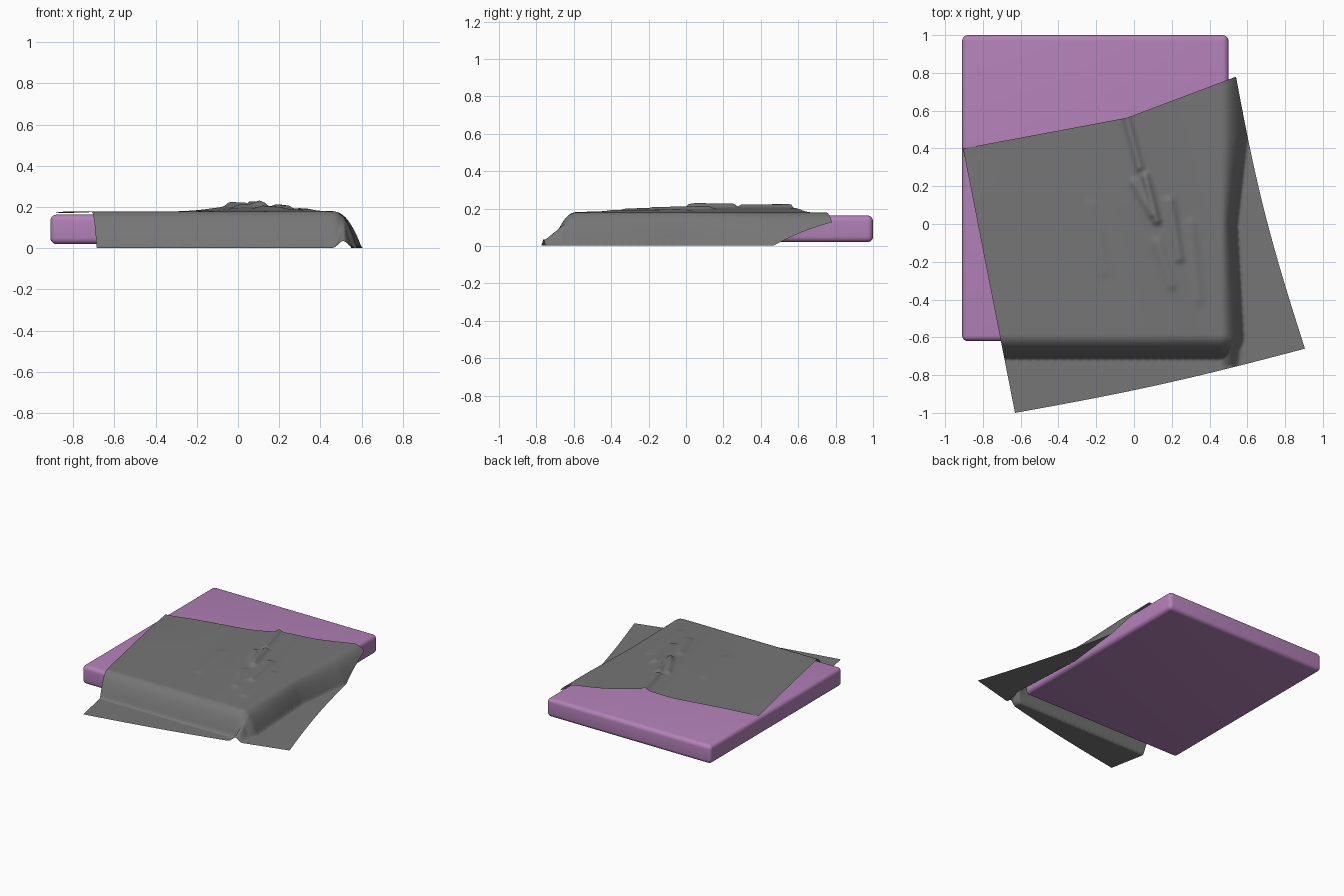
import bpy, bmesh, math
from mathutils import Vector

cube = bpy.data.objects.get("Cube")
if cube:
    bpy.data.objects.remove(cube, do_unlink=True)


def make_material(name, rgb):
    mat = bpy.data.materials.new(name)
    mat.use_nodes = True
    mat.diffuse_color = (*rgb, 1)
    mat.node_tree.nodes["Principled BSDF"].inputs["Base Color"].default_value = (*rgb, 1)
    return mat


def add_object(name, bm, mat):
    mesh = bpy.data.meshes.new(name)
    bm.to_mesh(mesh)
    bm.free()
    mesh.materials.append(mat)
    for poly in mesh.polygons:
        poly.use_smooth = True
    obj = bpy.data.objects.new(name, mesh)
    bpy.context.collection.objects.link(obj)
    return obj


def bell(d, width):
    return math.exp(-(d / width) ** 2)


def mix(a, b, t):
    t = min(max(t, 0), 1)
    return a + (b - a) * t


# Mattress: a slab with rounded edges
MIN, MAX = Vector((-0.91, -0.62, 0.02)), Vector((0.5, 1.0, 0.163))
bm = bmesh.new()
bmesh.ops.create_cube(bm, size=1)
for v in bm.verts:
    v.co = (MIN + MAX) / 2 + v.co * (MAX - MIN)
mattress = add_object("mattress", bm, make_material("mauve_fabric", (0.45, 0.22, 0.48)))
bevel = mattress.modifiers.new("rounded_edges", "BEVEL")
bevel.width = 0.03
bevel.segments = 5

# Blanket: corners of the draped sheet in plan
BACK_LEFT, BACK_RIGHT = Vector((-0.905, 0.40)), Vector((0.54, 0.78))
FRONT_LEFT, FRONT_RIGHT = Vector((-0.63, -1.0)), Vector((0.905, -0.66))
TOP, FLOOR = 0.178, 0.002

# Creases: start, end, height, width
CREASES = [
    ((-0.05, 0.60), (0.03, 0.30), 0.020, 0.022),
    ((0.06, 0.25), (0.12, 0.02), 0.024, 0.022),
    ((0.00, 0.22), (0.09, 0.05), 0.012, 0.020),
    ((0.19, 0.12), (0.24, -0.18), 0.015, 0.025),
    ((0.12, -0.10), (0.20, -0.32), 0.010, 0.030),
    ((-0.22, 0.10), (-0.16, -0.25), 0.005, 0.030),
    ((0.30, 0.00), (0.34, -0.40), 0.007, 0.030),
]


def crease_height(p):
    total = 0
    for start, end, height, width in CREASES:
        a, b = Vector(start), Vector(end)
        t = min(max((p - a).dot(b - a) / (b - a).length_squared, 0), 1)
        total += height * bell((p - a.lerp(b, t)).length, width)
    return total


def drape(p):
    x, y = p
    # Hanging side and front, rounding over the mattress edge
    foot = mix(0.548, 0.60, y / 0.45) if y > 0 else mix(0.548, 0.58, -y / 0.6)
    side = max((x - 0.46) / (foot - 0.46), 0)
    front = max((-0.585 - y) / 0.13, 0)
    fall = min(math.hypot(side, front), 1)
    z = mix(TOP, FLOOR, fall ** 2.2)
    # Broad swell with creases on top
    middle = 0.12 - 0.25 * (y - 0.05)
    swell = 0.026 * bell(x - middle, 0.17) * mix(0.1, 1, (y + 0.6) / 0.7)
    z += (swell + crease_height(p)) * (1 - fall)
    # Gathered fold running out of the front corner
    if y < -0.6:
        fold = mix(0.16, 0.035, (-0.6 - y) / 0.15) * bell(x - 0.51, 0.03)
        z = max(z, fold)
    # Free corner sags slightly
    return z - 0.008 * bell((p - BACK_LEFT).length, 0.2)


bm = bmesh.new()
bmesh.ops.create_grid(bm, x_segments=160, y_segments=160, size=0.5)
for v in bm.verts:
    s, t = v.co.x + 0.5, v.co.y + 0.5
    p = FRONT_LEFT.lerp(FRONT_RIGHT, s).lerp(BACK_LEFT.lerp(BACK_RIGHT, s), t)
    # Back hem is pulled in at the crease, side hem bows inward
    pull = s / 0.6 if s < 0.6 else (1 - s) / 0.4
    p.y -= 0.066 * pull * t ** 2
    p.x -= 0.03 * s ** 3 * math.sin(math.pi * t)
    p.y -= 0.02 * math.sin(math.pi * s) * (1 - t) ** 3
    v.co = (p.x, p.y, drape(p))
add_object("blanket", bm, make_material("grey_cloth", (0.18, 0.18, 0.18)))
